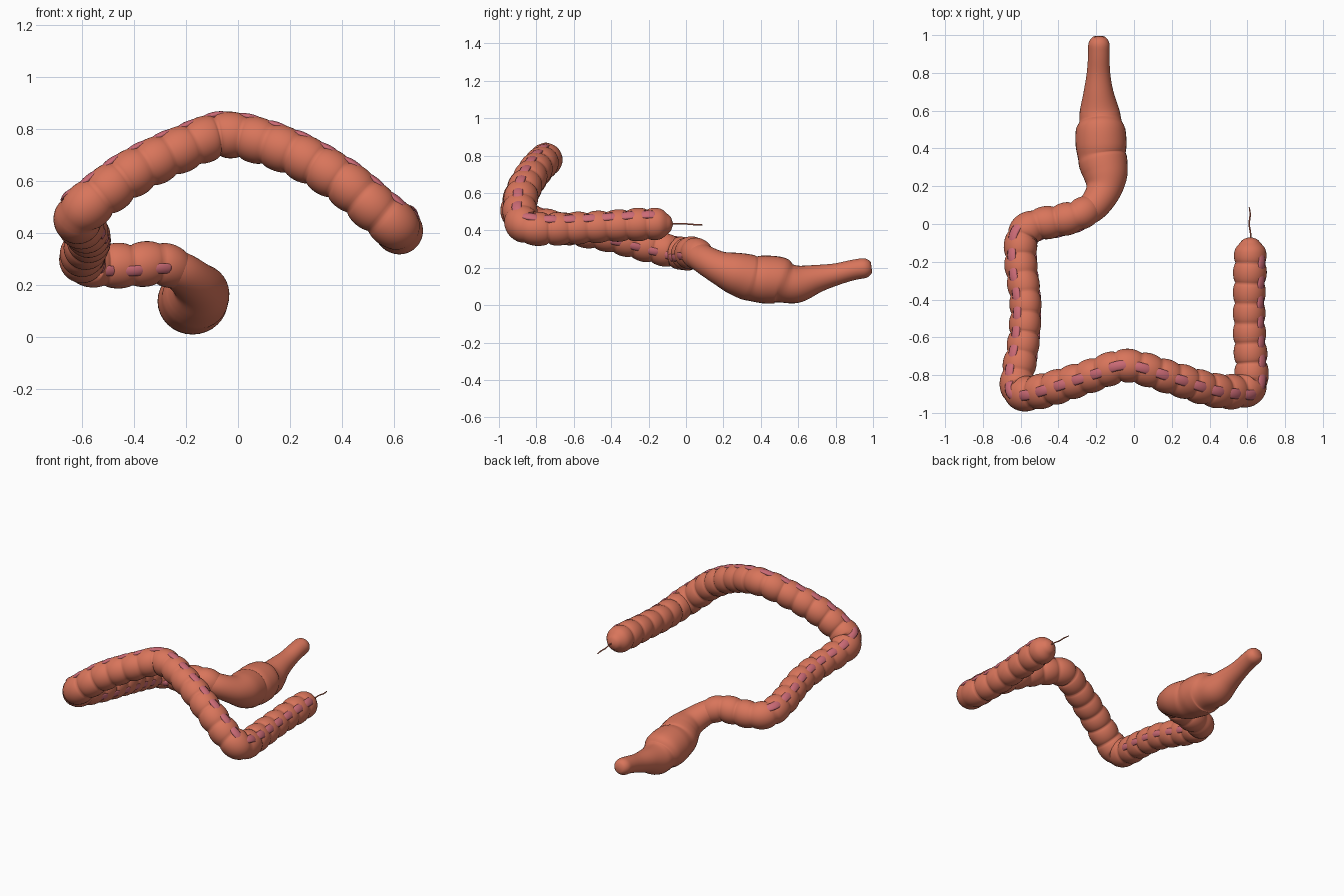
import bpy, bmesh, math
from mathutils import Vector

if "Cube" in bpy.data.objects:
    bpy.data.objects.remove(bpy.data.objects["Cube"])


def material(name, rgb):
    m = bpy.data.materials.new(name)
    m.diffuse_color = (*rgb, 1)
    m.use_nodes = True
    m.node_tree.nodes["Principled BSDF"].inputs["Base Color"].default_value = m.diffuse_color
    return m


FLESH = material("salmon flesh", (0.69, 0.178, 0.105))
BAND = material("dusky pink", (0.60, 0.145, 0.18))


def sample(points, step):
    """Catmull-Rom through points (any dimension), resampled evenly by length."""
    pts = [Vector(p) for p in points]
    pts = [2 * pts[0] - pts[1]] + pts + [2 * pts[-1] - pts[-2]]
    dense = []
    for i in range(1, len(pts) - 2):
        a, b, c, d = pts[i - 1:i + 3]
        for k in range(40):
            t = k / 40
            dense.append(0.5 * (2 * b + (c - a) * t + (2 * a - 5 * b + 4 * c - d) * t * t
                                + (3 * b - a - 3 * c + d) * t ** 3))
    dense.append(pts[-2])
    out, run, goal = [], 0.0, 0.0
    for p, q in zip(dense, dense[1:]):
        length = (q.xyz - p.xyz).length
        while goal <= run + length and length > 0:
            out.append((p.lerp(q, (goal - run) / length), goal))
            goal += step
        run += length
    return out, run


def frames(rings):
    """Centre, up and side direction at each sample, up staying near +z."""
    res = []
    for i, (p, s) in enumerate(rings):
        t = (rings[min(i + 2, len(rings) - 1)][0].xyz - rings[max(i - 2, 0)][0].xyz).normalized()
        up = Vector((0, 0, 1))
        up = (up - t * up.dot(t)).normalized()
        res.append((p.xyz, up, t.cross(up)))
    return res


def skin(name, loops, mat):
    """Skin closed loops of points into a capped smooth tube."""
    bm = bmesh.new()
    rows = [[bm.verts.new(v) for v in loop] for loop in loops]
    n = len(rows[0])
    for a, b in zip(rows, rows[1:]):
        for j in range(n):
            bm.faces.new((a[j], a[(j + 1) % n], b[(j + 1) % n], b[j]))
    bm.faces.new(rows[0][::-1])
    bm.faces.new(rows[-1])
    bmesh.ops.recalc_face_normals(bm, faces=bm.faces)
    me = bpy.data.meshes.new(name)
    bm.to_mesh(me)
    bm.free()
    me.polygons.foreach_set("use_smooth", [True] * len(me.polygons))
    me.materials.append(mat)
    ob = bpy.data.objects.new(name, me)
    bpy.context.collection.objects.link(ob)
    return ob


def dome(d, r):
    """Rounding factor at distance d from a tube end of radius r."""
    return 1.0 if d >= r else max(0.05, math.sqrt(max(0, 1 - (1 - d / r) ** 2)))


# Rectum: smooth tube with a slight fold, x, y, z, radius
rectum_path = [(-.30, .045, .285, .075), (-.22, .09, .25, .08), (-.165, .17, .205, .092),
               (-.152, .25, .175, .116), (-.163, .325, .152, .129), (-.17, .36, .142, .127),
               (-.174, .42, .138, .135), (-.177, .50, .133, .131), (-.178, .54, .118, .113),
               (-.183, .60, .115, .105), (-.188, .70, .142, .079), (-.188, .80, .165, .062),
               (-.186, .90, .19, .057), (-.185, 1.0, .205, .058)]
rings, total = sample(rectum_path, 0.012)
loops = []
for (p, s), (c, up, side) in zip(rings, frames(rings)):
    r = p[3] * dome(total - s, .058)
    loops.append([c + r * (math.cos(a) * up * .95 + math.sin(a) * side)
                  for a in (math.tau * j / 32 for j in range(32))])
skin("rectum", loops, FLESH)

# Colon: sigmoid, descending, transverse, ascending, cecum; x, y, z, radius, band angle
colon_path = [(-.22, .09, .25, .078, 35), (-.30, .045, .283, .086, 35), (-.41, .015, .275, .088, 35),
              (-.52, -.005, .275, .088, 35), (-.59, -.06, .285, .089, 35), (-.60, -.20, .315, .088, 35),
              (-.575, -.42, .37, .085, 35), (-.585, -.62, .405, .086, 35),
              (-.615, -.80, .44, .091, 35), (-.61, -.885, .475, .095, 20), (-.54, -.895, .535, .094, 5),
              (-.40, -.86, .635, .093, -2), (-.20, -.795, .73, .09, -2), (-.035, -.75, .778, .09, -2),
              (.2, -.815, .712, .09, -2), (.4, -.875, .60, .092, 0), (.52, -.888, .50, .094, 10),
              (.61, -.865, .425, .094, 35), (.622, -.78, .408, .091, 45), (.612, -.60, .412, .088, 50),
              (.61, -.40, .424, .086, 50), (.615, -.20, .434, .089, 50), (.615, -.07, .434, .072, 50)]
# Vector lerp keeps all five dimensions
rings, total = sample(colon_path, 0.009)
spine = list(zip(rings, frames(rings)))
PITCH = 0.106


def pouch(s, shift=0.0):
    """Radius factor of the ringed pouches at length s."""
    return .83 + .17 * math.sqrt(abs(math.sin(math.pi * (s / PITCH + shift))))


def arm(angle, up, side):
    return math.cos(angle) * up + math.sin(angle) * side


loops = []
for (p, s), (c, up, side) in spine:
    r = p[3] * dome(total - s, .075) * pouch(s)
    loops.append([c + r * arm(math.tau * j / 36, up, side) for j in range(36)])
skin("colon", loops, FLESH)


def band(name, first, last, offset, half_width, lift):
    """Puckered strip over the colon, its pouches out of step so it shows in the valleys."""
    loops = []
    for (p, s), (c, up, side) in spine:
        if first <= s <= last:
            mid = math.radians(p[4] + offset)
            r = p[3] * pouch(s, .4) * .985 + lift
            spread = [math.radians(half_width) * k / 3 for k in range(-3, 4)]
            top = [c + (r - .004 * (a / spread[-1]) ** 2) * arm(mid + a, up, side) for a in spread]
            under = [c + (r - .018) * arm(mid + a, up, side) for a in reversed(spread)]
            loops.append(top + under)
    skin(name, loops, BAND)


# Long muscle bands: one along the whole colon, one under the descending part
band("long_muscle_band", .38, total - .09, 0, 17, .004)
band("lower_muscle_band", .08, 1.15, -140, 14, .002)

# Appendix: thin tail from the cecum
rings, total = sample([(.617, -.09, .436, .004), (.617, -.05, .437, .004), (.61, 0, .435, .004),
                       (.615, .05, .431, .004), (.61, .09, .430, .003)], 0.01)
loops = [[c + p[3] * arm(math.tau * j / 8, up, side) for j in range(8)]
         for (p, s), (c, up, side) in zip(rings, frames(rings))]
skin("appendix", loops, FLESH)
